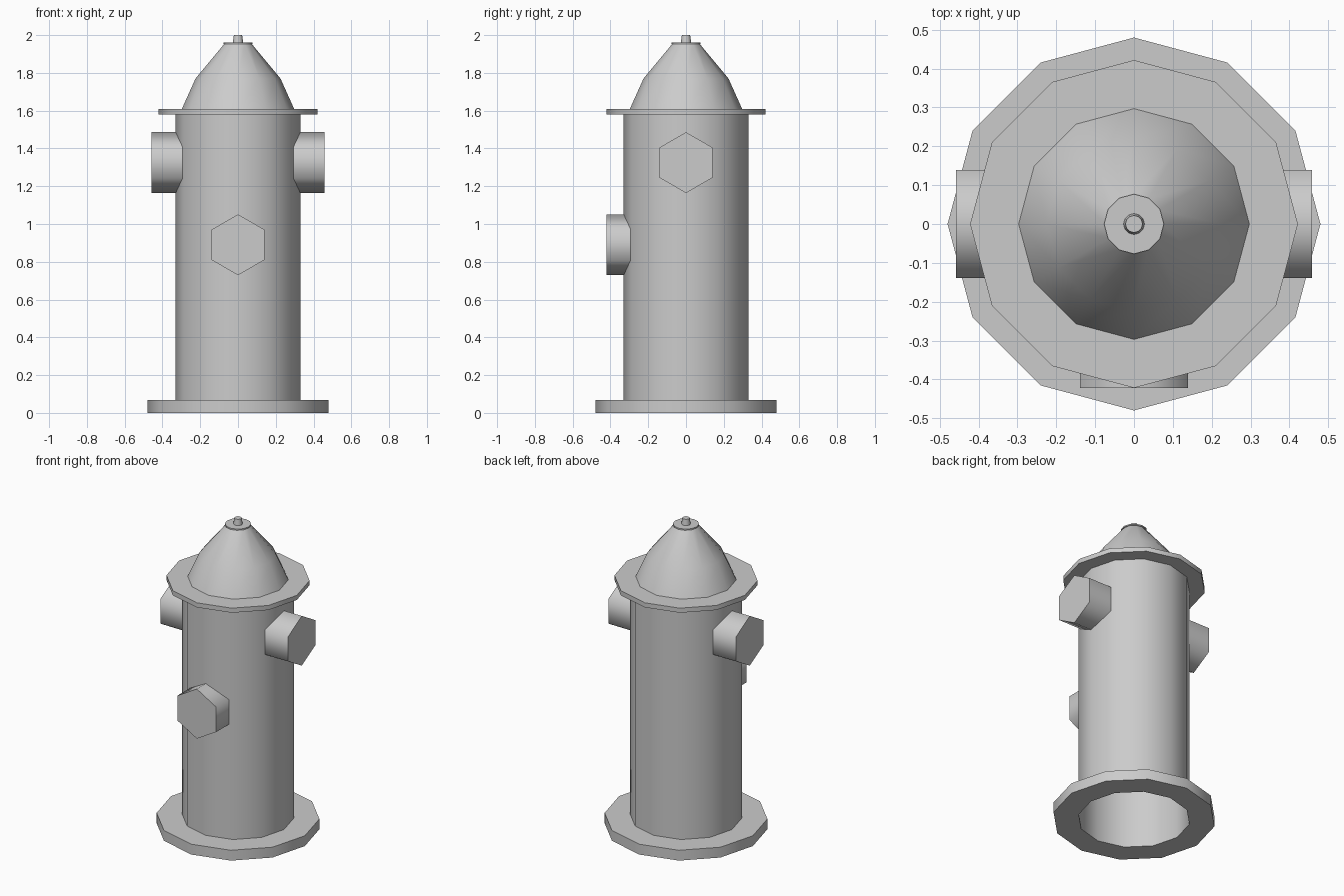
import bpy
import math
from mathutils import Matrix

if "Cube" in bpy.data.objects:
    bpy.data.objects.remove(bpy.data.objects["Cube"])

SIDES = 12


def make_object(name, verts, faces, smooth=65):
    mesh = bpy.data.meshes.new(name)
    mesh.from_pydata(verts, [], faces)
    mesh.update()
    obj = bpy.data.objects.new(name, mesh)
    bpy.context.collection.objects.link(obj)
    bpy.ops.object.select_all(action='DESELECT')
    obj.select_set(True)
    bpy.context.view_layer.objects.active = obj
    bpy.ops.object.shade_smooth_by_angle(angle=math.radians(smooth))
    return obj


def lathe(name, profile, sides=SIDES, cap_top=False, matrix=Matrix()):
    """Revolve (radius, z) points, listed upward along the outside, about z."""
    verts, faces = [], []
    for r, z in profile:
        for i in range(sides):
            a = 2 * math.pi * i / sides
            verts.append(matrix @ Matrix.Rotation(a, 3, 'Z').to_4x4().col[0].to_3d() * 0
                         if r == 0 else
                         matrix @ (Matrix.Rotation(a, 4, 'Z').col[0].to_3d() * r
                                   + Matrix.Translation((0, 0, z)).to_translation()))
    for k in range(len(profile) - 1):
        for i in range(sides):
            j = (i + 1) % sides
            faces.append((k * sides + i, k * sides + j,
                          (k + 1) * sides + j, (k + 1) * sides + i))
    if cap_top:
        start = (len(profile) - 1) * sides
        faces.append(tuple(range(start, start + sides)))
    return make_object(name, verts, faces)


# Hollow barrel, open at the bottom
lathe("barrel", [(0.33, 0), (0.33, 1.58)])

# Foot and collar flanges
lathe("base_flange", [(0.33, 0), (0.48, 0), (0.48, 0.067), (0.33, 0.067)])
lathe("top_flange", [(0.33, 1.58), (0.422, 1.58), (0.422, 1.61), (0.297, 1.61)])

# Bonnet, cap plate and operating nut
lathe("bonnet", [(0.297, 1.61), (0.225, 1.77), (0.073, 1.953)])
lathe("cap_plate", [(0.073, 1.953), (0.077, 1.954), (0.077, 1.962)], cap_top=True)
lathe("top_nut", [(0.027, 1.962), (0.022, 2.0)], cap_top=True)

# Hexagonal outlets: local z points outward, hexagon corner points up
for name, heading, height, reach in (("right_outlet", 0, 1.325, 0.458),
                                     ("left_outlet", 180, 1.325, 0.458),
                                     ("front_outlet", -90, 0.89, 0.422)):
    place = (Matrix.Translation((0, 0, height))
             @ Matrix.Rotation(math.radians(heading), 4, 'Z')
             @ Matrix.Rotation(math.radians(90), 4, 'Y'))
    lathe(name, [(0.161, 0.29), (0.161, reach)], sides=6, cap_top=True, matrix=place)
